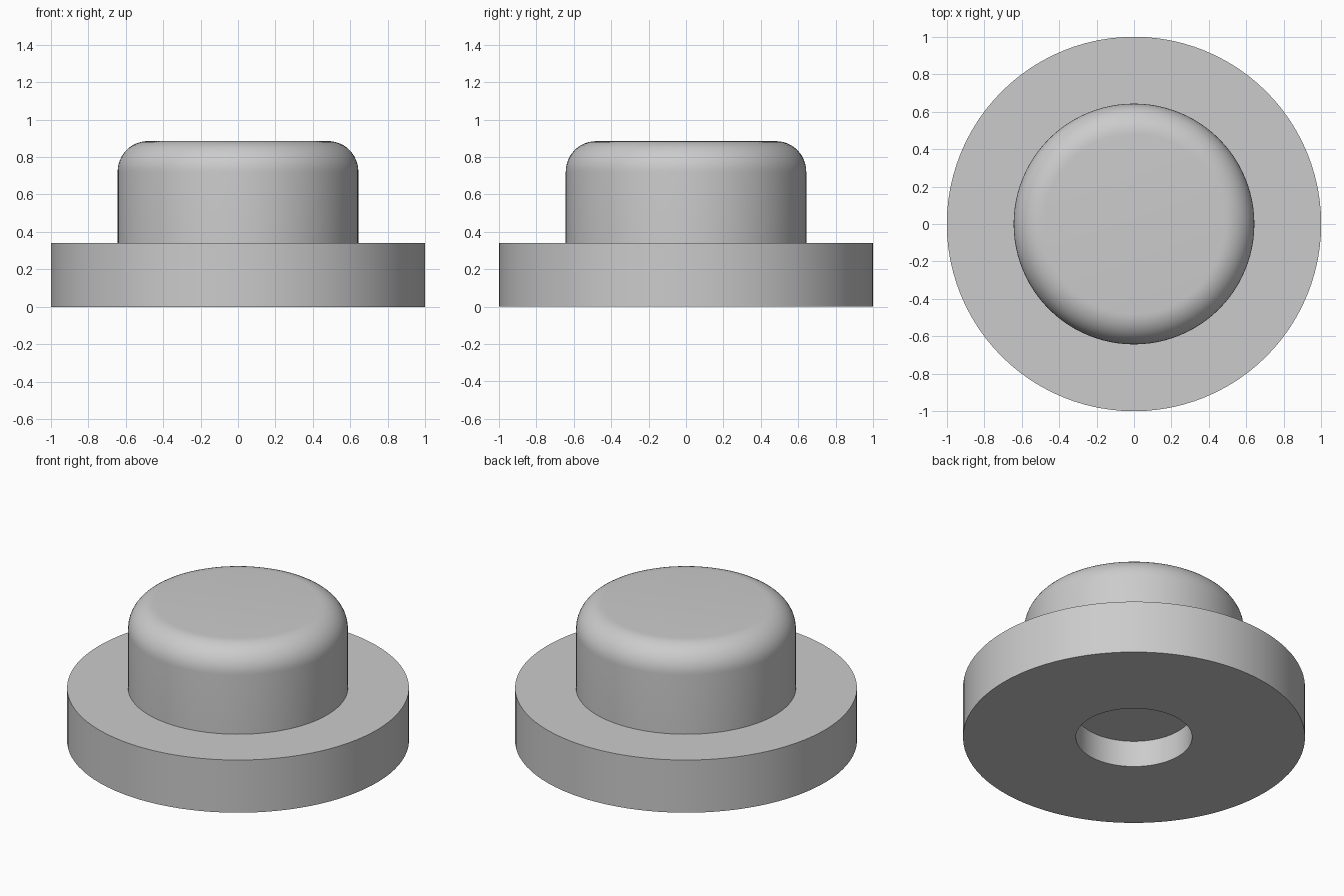
import bpy
import bmesh
from math import sin, cos, pi, radians

cube = bpy.data.objects.get("Cube")
if cube:
    bpy.data.objects.remove(cube, do_unlink=True)

SEGMENTS = 96
FLANGE_R, FLANGE_TOP = 1.0, 0.34
CAP_R, CAP_TOP, ROUND = 0.643, 0.885, 0.163
HOLE_R, HOLE_DEPTH = 0.34, 0.17

# Plain grey material
grey = bpy.data.materials.new("plain grey")
grey.use_nodes = True
colour = (0.6, 0.6, 0.6, 1)
grey.diffuse_color = colour
grey.node_tree.nodes["Principled BSDF"].inputs["Base Color"].default_value = colour


def lathe(name, profile, material):
    """Spin a radius/height profile round z; ends on the axis close as flat discs."""
    bm = bmesh.new()
    rings = []
    for r, z in profile:
        rings.append([bm.verts.new((r * cos(2 * pi * i / SEGMENTS),
                                    r * sin(2 * pi * i / SEGMENTS), z))
                      for i in range(SEGMENTS)])
    for low, high in zip(rings, rings[1:]):
        for i in range(SEGMENTS):
            j = (i + 1) % SEGMENTS
            bm.faces.new((low[i], low[j], high[j], high[i]))
    bm.faces.new(rings[0])
    bm.faces.new(rings[-1])
    bmesh.ops.recalc_face_normals(bm, faces=bm.faces)
    mesh = bpy.data.meshes.new(name)
    bm.to_mesh(mesh)
    bm.free()
    mesh.materials.append(material)
    obj = bpy.data.objects.new(name, mesh)
    bpy.context.collection.objects.link(obj)
    return obj


# Blind hole underneath, flange, then cap wall
profile = [(HOLE_R, HOLE_DEPTH), (HOLE_R, 0), (FLANGE_R, 0),
           (FLANGE_R, FLANGE_TOP), (CAP_R, FLANGE_TOP)]

# Rounded shoulder of the cap
STEPS = 12
for k in range(STEPS + 1):
    a = pi / 2 * k / STEPS
    profile.append((CAP_R - ROUND + ROUND * cos(a), CAP_TOP - ROUND + ROUND * sin(a)))

plug = lathe("flanged_plug", profile, grey)

# Smooth shading with sharp rims
bpy.ops.object.select_all(action="DESELECT")
plug.select_set(True)
bpy.context.view_layer.objects.active = plug
bpy.ops.object.shade_smooth_by_angle(angle=radians(30))
